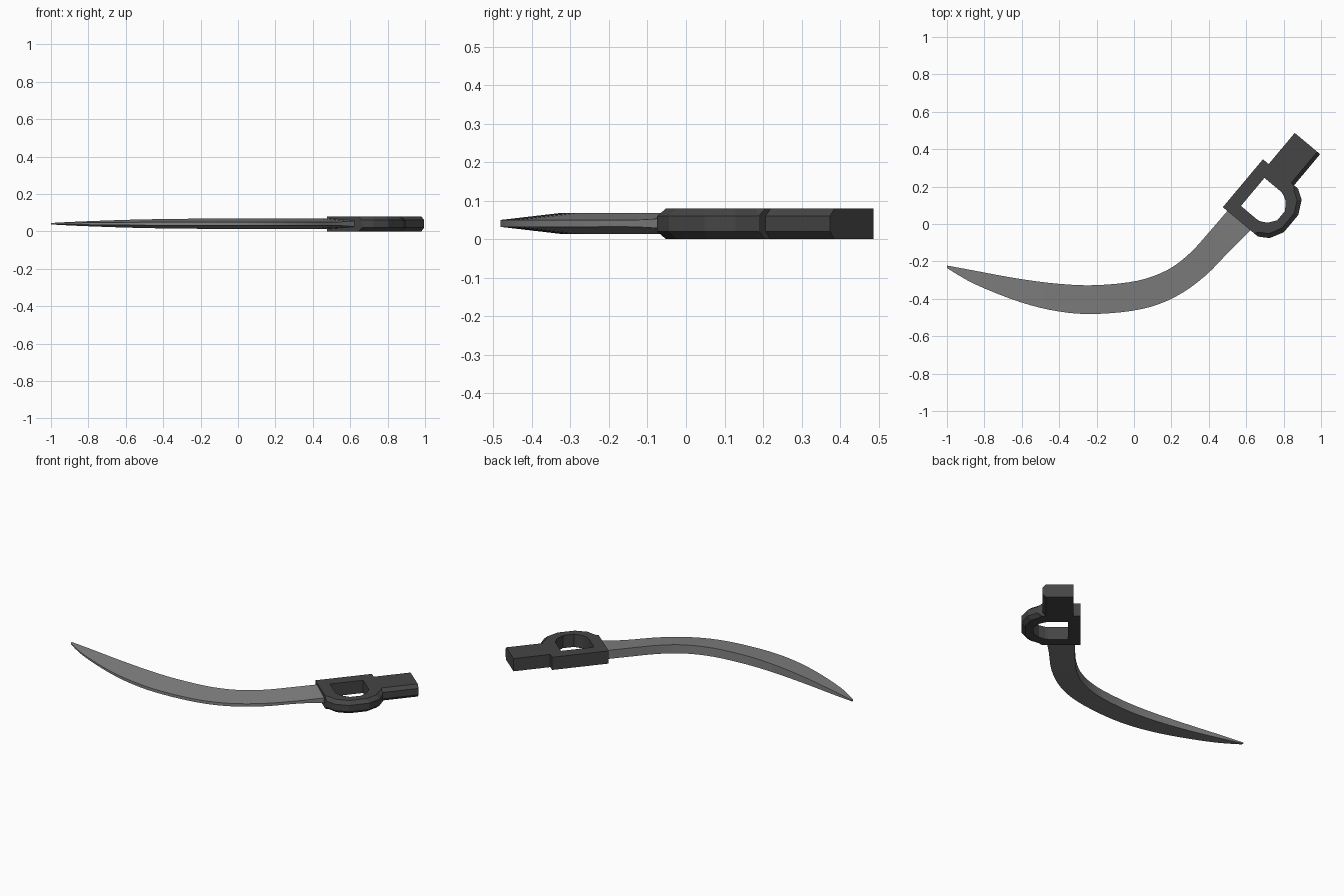
import bpy, bmesh
from mathutils import Vector
from mathutils.geometry import interpolate_bezier

if "Cube" in bpy.data.objects:
    bpy.data.objects.remove(bpy.data.objects["Cube"])

# Handle frame: u runs along the grip, n runs across it
ORIGIN = Vector((0.475, 0.09))
U = Vector((0.642, 0.767))
N = Vector((0.767, -0.642))
H = 0.08


def local(u, n, z):
    p = ORIGIN + U * u + N * n
    return (p.x, p.y, z)


def material(name, v):
    m = bpy.data.materials.new(name)
    m.diffuse_color = (v, v, v, 1)
    m.use_nodes = True
    m.node_tree.nodes["Principled BSDF"].inputs["Base Color"].default_value = m.diffuse_color
    return m


def loft(name, sections, mat, closed=False):
    """Skin a list of equal-length cross-sections."""
    bm = bmesh.new()
    rings = [[bm.verts.new(p) for p in s] for s in sections]
    k = len(rings[0])
    pairs = list(zip(rings, rings[1:]))
    if closed:
        pairs.append((rings[-1], rings[0]))
    else:
        bm.faces.new(rings[0])
        bm.faces.new(rings[-1])
    for a, b in pairs:
        for i in range(k):
            j = (i + 1) % k
            bm.faces.new((a[i], a[j], b[j], b[i]))
    bmesh.ops.remove_doubles(bm, verts=bm.verts, dist=1e-5)
    bmesh.ops.recalc_face_normals(bm, faces=bm.faces)
    me = bpy.data.meshes.new(name)
    bm.to_mesh(me)
    bm.free()
    me.materials.append(mat)
    ob = bpy.data.objects.new(name, me)
    bpy.context.collection.objects.link(ob)
    return ob


dark = material("dark_grey", 0.06)
steel = material("steel_grey", 0.22)

# D-shaped guard: stations of outer point, inner point, chamfer; other half mirrored in u
half = [((0, 0), (0.067, 0.07), 0),
        ((0, 0.218), (0.067, 0.185), 0),
        ((0, 0.245), (0.070, 0.20), 0.02),
        ((0.034, 0.298), (0.088, 0.235), 0.02),
        ((0.107, 0.336), (0.132, 0.268), 0.02)]


def flip(p, length):
    return (length - p[0], p[1])


stations = half + [(flip(o, 0.334), flip(i, 0.33), c) for o, i, c in reversed(half)]
sections = []
for o, i, c in stations:
    o, i = Vector(o), Vector(i)
    m = o + (i - o).normalized() * c * 1.2
    sections.append([local(*i, 0), local(*m, 0), local(*o, c), local(*o, H - c),
                     local(*m, H), local(*i, H)])
loft("hand_guard", sections, dark, closed=True)

# Grip: block with its outer long edges chamfered
profile = [(0.04, 0), (0.197, 0), (0.217, 0.02), (0.217, H - 0.02), (0.197, H), (0.04, H)]
loft("grip", [[local(u, n, z) for n, z in profile] for u in (0.30, 0.551)], dark)

# Curved blade: back x,y, edge x,y, back half-thickness, edge half-thickness
keys = [(-1.0, -0.222, -0.996, -0.238, 0.004, 0.003),
        (-0.86, -0.248, -0.85, -0.322, 0.011, 0.005),
        (-0.62, -0.292, -0.61, -0.417, 0.020, 0.007),
        (-0.40, -0.320, -0.40, -0.468, 0.025, 0.009),
        (-0.20, -0.327, -0.20, -0.481, 0.027, 0.009),
        (0.02, -0.303, 0.04, -0.455, 0.027, 0.009),
        (0.18, -0.245, 0.22, -0.390, 0.027, 0.009),
        (0.30, -0.155, 0.38, -0.278, 0.027, 0.009),
        (0.41, -0.034, 0.525, -0.130, 0.027, 0.009),
        (0.515, 0.088, 0.65, -0.008, 0.027, 0.018)]


def catmull(a, b, c, d, t):
    return 0.5 * (2 * b + (c - a) * t + (2 * a - 5 * b + 4 * c - d) * t * t
                  + (3 * b - a - 3 * c + d) * t ** 3)


rows = []
for i in range(len(keys) - 1):
    q = [keys[max(0, min(len(keys) - 1, i + d))] for d in (-1, 0, 1, 2)]
    for s in range(4):
        rows.append([catmull(*v, s / 4) for v in zip(*q)])
rows.append(keys[-1])
rows.insert(0, (-1.0, -0.228, -1.0, -0.233, 0.003, 0.003))
mid = 0.041
blade = loft("blade", [[(bx, by, mid - tb), (ex, ey, mid - te), (ex, ey, mid + te),
                        (bx, by, mid + tb)] for bx, by, ex, ey, tb, te in rows], steel)
bpy.context.view_layer.objects.active = blade
blade.select_set(True)
bpy.ops.object.shade_smooth_by_angle(angle=0.5)
